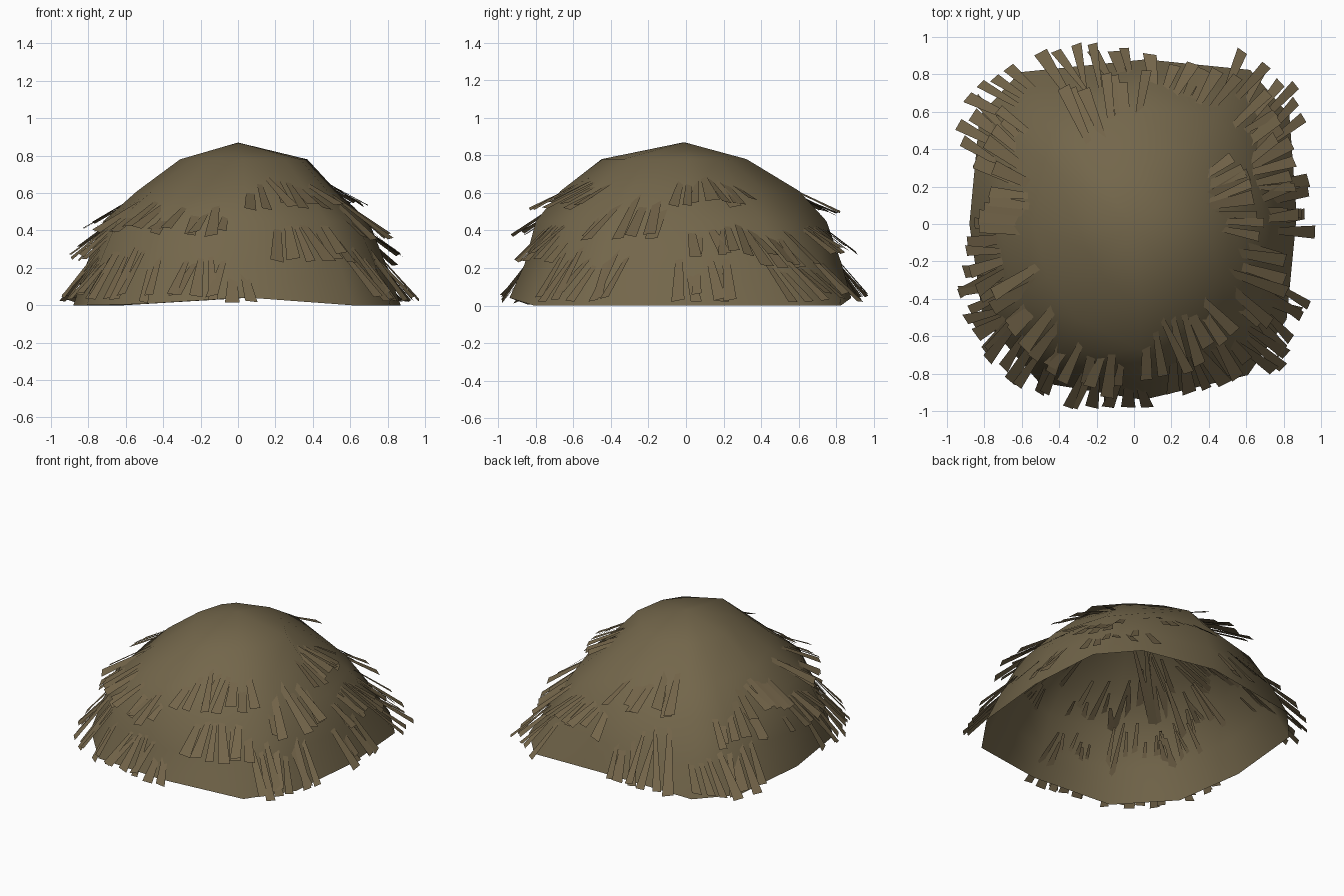
import bpy, bmesh, math, random
from mathutils import Vector

if "Cube" in bpy.data.objects:
    bpy.data.objects.remove(bpy.data.objects["Cube"])

random.seed(7)


def material(name, rgb):
    m = bpy.data.materials.new(name)
    m.diffuse_color = (*rgb, 1)
    m.use_nodes = True
    m.node_tree.nodes["Principled BSDF"].inputs["Base Color"].default_value = m.diffuse_color
    return m


def make_object(name, bm, mat, smooth):
    me = bpy.data.meshes.new(name)
    bm.to_mesh(me)
    bm.free()
    for p in me.polygons:
        p.use_smooth = smooth
    me.materials.append(mat)
    ob = bpy.data.objects.new(name, me)
    bpy.context.collection.objects.link(ob)
    return ob


thatch = material("thatch brown", (0.172, 0.134, 0.070))
straw = material("straw brown", (0.172, 0.129, 0.067))

# Dome profile: height, left, right, front, back reach, squareness
RINGS = [
    (0.00, 0.88, 0.87, 0.94, 0.88, 3.3),
    (0.22, 0.81, 0.79, 0.86, 0.83, 2.7),
    (0.45, 0.72, 0.70, 0.80, 0.75, 2.15),
    (0.61, 0.54, 0.53, 0.67, 0.61, 1.65),
    (0.78, 0.31, 0.38, 0.45, 0.33, 1.25),
]
APEX = (0, -0.01, 0.87)
# Change of squareness per corner (right?, back?) at the rim, flank and crown
CORNER = {(1, 1): (0.9, -0.15, 0.0), (0, 1): (0.4, 0.1, 0.7),
          (1, 0): (-0.4, 0.1, 0.7), (0, 0): (-0.7, 0.1, 0.0)}


def ring_at(z):
    for a, b in zip(RINGS, RINGS[1:]):
        if z <= b[0]:
            t = (z - a[0]) / (b[0] - a[0])
            return [p + (q - p) * t for p, q in zip(a, b)]
    return list(RINGS[-1])


def reach(ang, z):
    """Distance from the axis to the dome in one direction at one height."""
    _, left, right, front, back, n = ring_at(z)
    c, s = math.cos(ang), math.sin(ang)
    a = right if c > 0 else left
    b = back if s > 0 else front
    rim, flank, crown = CORNER[(int(c > 0), int(s > 0))]
    t = min(1, z / 0.3)
    u = max(0, min(1, (z - 0.45) / 0.3))
    n = max(1.1, n + rim * (1 - t) + flank * t * (1 - u) + crown * u)
    return (abs(c / a) ** n + abs(s / b) ** n) ** (-1 / n)


# Dome shell, open underneath: four side points and four cut corners per ring
ANGLES = [3, 35, 53, 86, 127, 145, 180, 212, 239, 273, 307, 328]
SIDES = len(ANGLES)
bm = bmesh.new()
loops = []
for i, ring in enumerate(RINGS):
    loop = []
    for deg in ANGLES:
        ang = math.radians(deg)
        r = reach(ang, ring[0])
        x, y = r * math.cos(ang), r * math.sin(ang)
        lift = 0.045 * max(0, 1 - abs(x) / 0.6) if i == 0 else 0
        loop.append(bm.verts.new((x, y, ring[0] + lift)))
    loops.append(loop)
for lo, hi in zip(loops, loops[1:]):
    for k in range(SIDES):
        j = (k + 1) % SIDES
        bm.faces.new((lo[k], lo[j], hi[j], hi[k]))
top = bm.verts.new(APEX)
for k in range(SIDES):
    bm.faces.new((loops[-1][k], loops[-1][(k + 1) % SIDES], top))
make_object("thatch_dome", bm, thatch, True)

# Straw tufts: centre direction, spread (degrees), height where they leave the
# shell, tip height, count
TUFTS = [
    (-65, 36, 0.66, 0.53, 8), (-111, 32, 0.51, 0.39, 8), (-62, 24, 0.43, 0.25, 7),
    (-99, 22, 0.18, 0.03, 7), (-132, 28, 0.25, 0.03, 8), (-145, 24, 0.60, 0.40, 7),
    (15, 36, 0.66, 0.54, 8), (-24, 28, 0.58, 0.36, 6), (15, 26, 0.41, 0.28, 7),
    (7, 18, 0.21, 0.04, 6), (-36, 26, 0.24, 0.04, 8), (36, 18, 0.40, 0.21, 6),
    (43, 26, 0.22, 0.04, 7), (104, 30, 0.65, 0.50, 7), (104, 26, 0.23, 0.05, 7),
    (69, 24, 0.43, 0.29, 7), (141, 28, 0.23, 0.04, 8), (150, 20, 0.48, 0.32, 6),
    (172, 24, 0.58, 0.42, 6), (194, 24, 0.42, 0.26, 6), (208, 22, 0.24, 0.04, 7),
]

bm = bmesh.new()
for centre, spread, z_out, z_tip, count in TUFTS:
    for k in range(count):
        ang = math.radians(centre + spread * (k / (count - 1) - 0.5) + random.uniform(-1, 1))
        fan = ang + math.radians(random.uniform(-3, 3))
        za = z_out + random.uniform(-0.04, 0.02)
        zb = max(0.015, z_tip + random.uniform(-0.02, 0.03))
        ra = reach(ang, za)
        rb = reach(fan, zb) + random.uniform(0.05, 0.12)
        exit_pt = Vector((ra * math.cos(ang), ra * math.sin(ang), za))
        tip = Vector((rb * math.cos(fan), rb * math.sin(fan), zb))
        tip.x = max(-0.99, min(0.99, tip.x))
        tip.y = max(-0.98, min(0.98, tip.y))
        # each blade runs on through the shell and hangs inside it
        root = exit_pt - (tip - exit_pt) * random.uniform(0.7, 1.0)
        flat = Vector((root.x, root.y, 0))
        limit = reach(ang, min(0.78, root.z)) - 0.07
        if flat.length > limit:
            flat *= limit / flat.length
        root = Vector((flat.x, flat.y, min(0.74, root.z)))
        side = Vector((-math.sin(ang), math.cos(ang), random.uniform(-0.25, 0.25))).normalized()
        w = random.uniform(0.025, 0.04)      # half width at the flared tip
        corners = (root - side * w * 0.25, tip - side * w, tip + side * w, root + side * w * 0.25)
        f = bm.faces.new([bm.verts.new(c) for c in corners])
        f.normal_update()
        if f.normal.z < 0:
            f.normal_flip()
make_object("straw_tufts", bm, straw, False)
